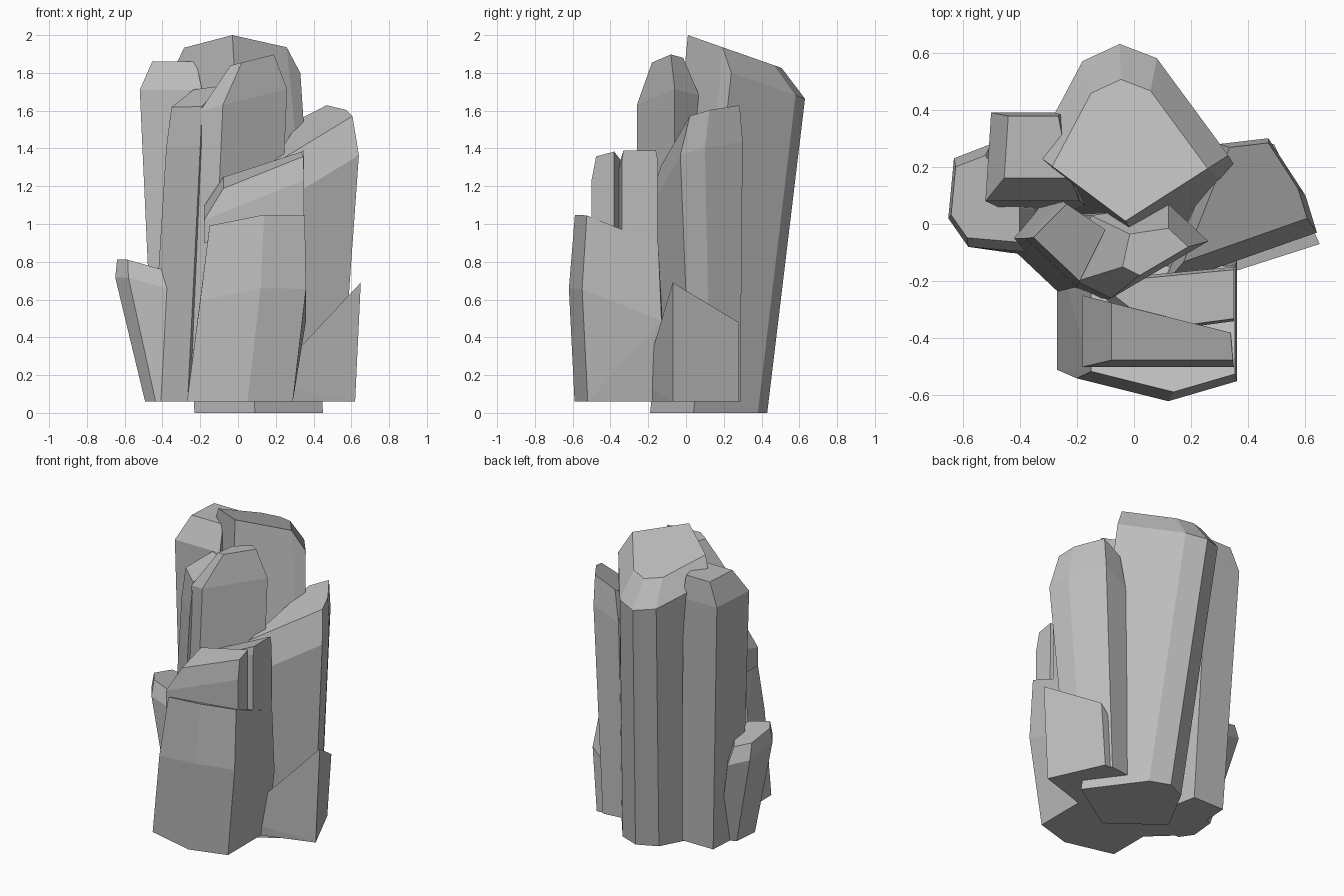
import bpy
import bmesh
import math
from mathutils import Vector

# Remove the default cube only
default_cube = bpy.data.objects.get("Cube")
if default_cube:
    bpy.data.objects.remove(default_cube, do_unlink=True)


def make_material(name, colour):
    material = bpy.data.materials.new(name)
    material.use_nodes = True
    material.diffuse_color = colour
    shader = next(node for node in material.node_tree.nodes
                  if node.type == "BSDF_PRINCIPLED")
    shader.inputs["Base Color"].default_value = colour
    return material


stone = make_material("stone grey", (0.5, 0.5, 0.5, 1))


def make_rock(name, outline, peak, slope=(0, 0), inset=0.2, drop=0.1,
              foot=0.06, lean=(0, 0), taper=1):
    """Build a faceted column from its outline at the shoulder.

    The top is a sloping plane through the peak. The crown ring is the outline
    drawn in towards the peak, the shoulder ring hangs below the plane, and the
    foot ring is the outline tapered and moved by the lean.
    """
    peak_point = Vector(peak[:2])
    corners = [Vector(corner) for corner in outline]
    middle = sum(corners, Vector((0, 0))) / len(corners)

    def top_height(point):
        return peak[2] + Vector(slope).dot(point - peak_point)

    mesh = bmesh.new()
    for corner in corners:
        crown = corner.lerp(peak_point, inset)
        base = middle + (corner - middle) * taper + Vector(lean)
        mesh.verts.new((crown.x, crown.y, top_height(crown)))
        mesh.verts.new((corner.x, corner.y, top_height(corner) - drop))
        mesh.verts.new((base.x, base.y, foot))

    # Wrap the three rings in one shell and merge facets that are level
    bmesh.ops.remove_doubles(mesh, verts=mesh.verts[:], dist=0.001)
    hull = bmesh.ops.convex_hull(mesh, input=mesh.verts[:])
    inside = {item for item in hull["geom_interior"] + hull["geom_unused"]
              if isinstance(item, bmesh.types.BMVert)}
    bmesh.ops.delete(mesh, geom=list(inside), context="VERTS")
    bmesh.ops.dissolve_limit(mesh, angle_limit=math.radians(2),
                             verts=mesh.verts[:], edges=mesh.edges[:])
    bmesh.ops.recalc_face_normals(mesh, faces=mesh.faces[:])

    data = bpy.data.meshes.new(name)
    mesh.to_mesh(data)
    mesh.free()
    data.materials.append(stone)
    rock = bpy.data.objects.new(name, data)
    bpy.context.collection.objects.link(rock)


# Tallest column, leaning backwards with a bevelled diamond top
make_rock(
    "back_column",
    outline=[(-.03, .01), (.33, .24), (.08, .58), (-.05, .63), (-.18, .57),
             (-.35, .25)],
    peak=(-.03, .01, 2), slope=(0, -.35), drop=.12,
    foot=0, lean=(.12, -.2))

# Narrow square column on the right-hand side
make_rock(
    "side_column",
    outline=[(-.52, .08), (-.19, .08), (-.25, .39), (-.5, .39)],
    peak=(-.3, .35, 1.86), inset=.3, drop=.15,
    lean=(.06, -.05), taper=.9)

# Pointed middle column
make_rock(
    "middle_column",
    outline=[(-.2, -.2), (-.08, -.26), (.26, -.06), (.12, .07), (-.15, .03)],
    peak=(.12, -.1, 1.88), slope=(.25, 0), inset=.5, drop=.2,
    lean=(-.07, 0))

# Slab leaning against the middle column
make_rock(
    "middle_slab",
    outline=[(-.38, -.05), (-.2, -.22), (-.1, -.02), (-.25, .08)],
    peak=(-.1, -.02, 1.73), slope=(.4, .4), inset=.1, drop=.2,
    lean=(-.07, 0), taper=1.1)

# Broad column on the left-hand side, with a long sloping top
make_rock(
    "broad_column",
    outline=[(.1, -.22), (.64, -.03), (.6, .1), (.47, .3), (.3, .28)],
    peak=(.47, .22, 1.6), slope=(.45, .45), drop=.2,
    lean=(-.05, .03), taper=.8)

# Low wedge below the broad column
make_rock(
    "low_wedge",
    outline=[(.65, -.07), (.49, .28), (.15, .25), (.15, -.23)],
    peak=(.65, -.07, .69), slope=(1.1, -.1), inset=0, drop=0,
    lean=(-.03, 0))

# Large front block, bulging below its top edge
make_rock(
    "front_block",
    outline=[(-.2, -.54), (.12, -.62), (.36, -.55), (.36, -.13), (-.2, -.13)],
    peak=(.3, -.3, .95), slope=(.1, -.4), inset=.1, drop=.4,
    lean=(-.07, .03))

# Split cap standing on the front block
make_rock(
    "cap_front",
    outline=[(-.18, -.5), (.2, -.5), (.35, -.5), (.34, -.38), (-.18, -.25)],
    peak=(.33, -.38, 1.38), slope=(.4, .3), drop=.12, foot=.9)
make_rock(
    "cap_back",
    outline=[(.35, -.15), (.35, -.34), (.05, -.38), (-.18, -.2)],
    peak=(.35, -.25, 1.39), slope=(.45, 0), inset=.1, drop=.05, foot=.85)

# Small outward-leaning boulder at the foot of the side column
make_rock(
    "small_boulder",
    outline=[(-.65, .02), (-.63, .23), (-.5, .28), (-.35, .05), (-.35, -.1),
             (-.58, -.08)],
    peak=(-.6, .08, .79), slope=(-.3, -.2),
    lean=(.13, -.05), taper=.8)
